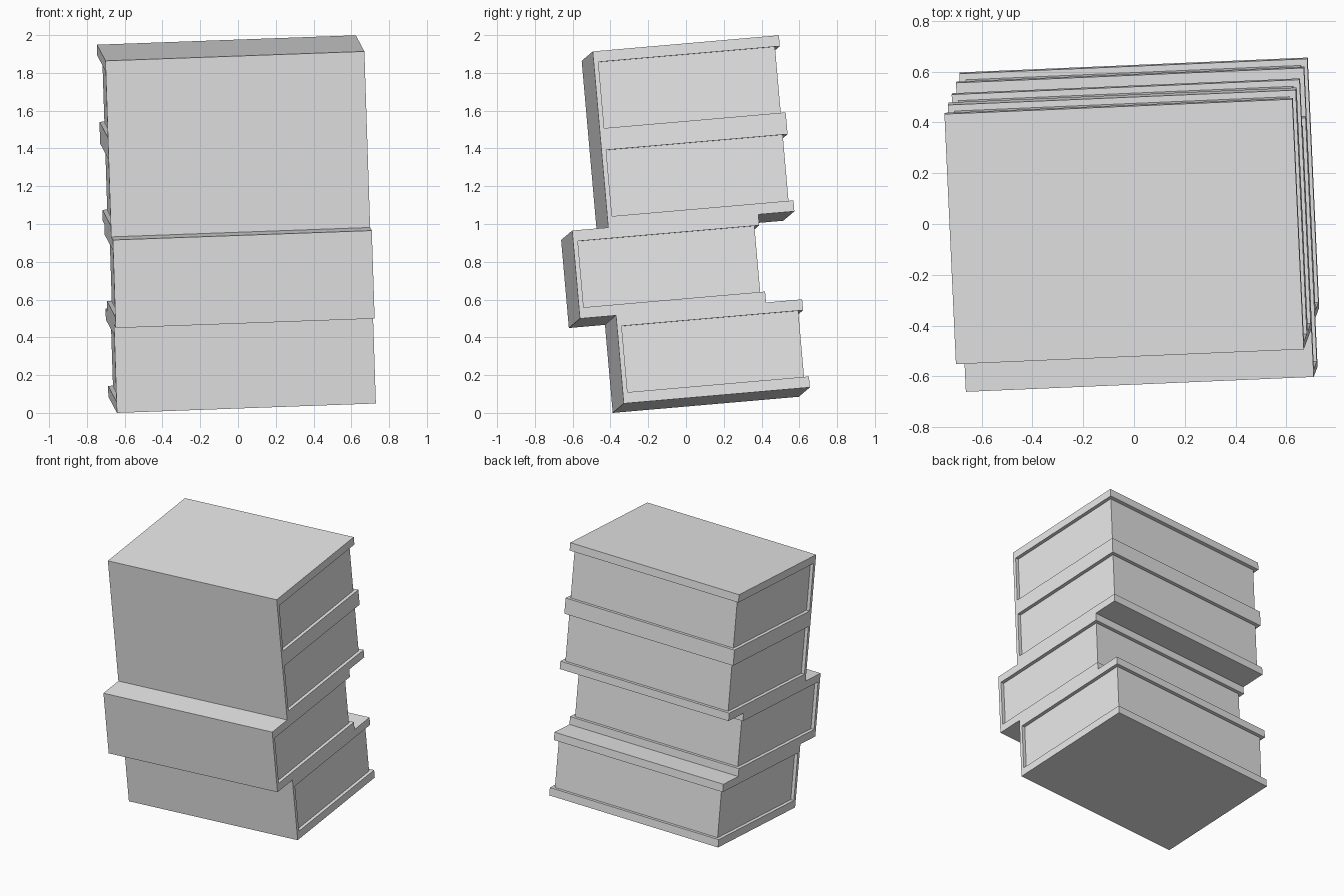
import bpy, bmesh
from math import radians
from mathutils import Matrix, Vector, Euler

old = bpy.data.objects.get("Cube")
if old:
    bpy.data.objects.remove(old, do_unlink=True)

WIDTH, DEPTH, HEIGHT = 1.373, 0.99, 0.468   # one closed book
BOARD, INSET = 0.058, 0.025                 # cover thickness, page inset

grey = bpy.data.materials.new("plain grey")
grey.use_nodes = True
grey.diffuse_color = (0.8, 0.8, 0.8, 1)
grey.node_tree.nodes["Principled BSDF"].inputs["Base Color"].default_value = (0.8, 0.8, 0.8, 1)

# The whole stack leans, pivoting on its lowest front corner
lean = (Matrix.Translation((-0.641, -0.388, 0))
        @ Euler((radians(4.95), radians(-2.08), radians(2.45))).to_matrix().to_4x4())


def extrude_profile(name, profile, x0, x1, place):
    """Extrude a (depth, height) outline across the width of the book."""
    bm = bmesh.new()
    face = bm.faces.new([bm.verts.new((x0, y, z)) for y, z in profile])
    out = bmesh.ops.extrude_face_region(bm, geom=[face])
    verts = [g for g in out["geom"] if isinstance(g, bmesh.types.BMVert)]
    bmesh.ops.translate(bm, verts=verts, vec=Vector((x1 - x0, 0, 0)))
    # Extrusion may leave the starting cap open
    bmesh.ops.holes_fill(bm, edges=[e for e in bm.edges if e.is_boundary])
    bmesh.ops.recalc_face_normals(bm, faces=bm.faces)
    mesh = bpy.data.meshes.new(name)
    bm.to_mesh(mesh)
    bm.free()
    mesh.materials.append(grey)
    obj = bpy.data.objects.new(name, mesh)
    bpy.context.collection.objects.link(obj)
    obj.matrix_world = place
    return obj


def book(label, level, slide):
    place = lean @ Matrix.Translation((0, slide, level * HEIGHT))
    top = HEIGHT - BOARD
    # Cover: front spine with a board above and below
    cover = [(0, 0), (DEPTH, 0), (DEPTH, BOARD), (INSET, BOARD),
             (INSET, top), (DEPTH, top), (DEPTH, HEIGHT), (0, HEIGHT)]
    extrude_profile(label + "_book_cover", cover, 0, WIDTH, place)
    # Page block, set in from the three open sides
    back = DEPTH - INSET
    pages = [(INSET, BOARD), (back, BOARD), (back, top), (INSET, top)]
    extrude_profile(label + "_book_pages", pages, INSET, WIDTH - INSET, place)


# Stack of books, the second one pulled forward
for level, (label, slide) in enumerate([("bottom", 0), ("second", -0.192),
                                        ("third", 0), ("top", 0)]):
    book(label, level, slide)
